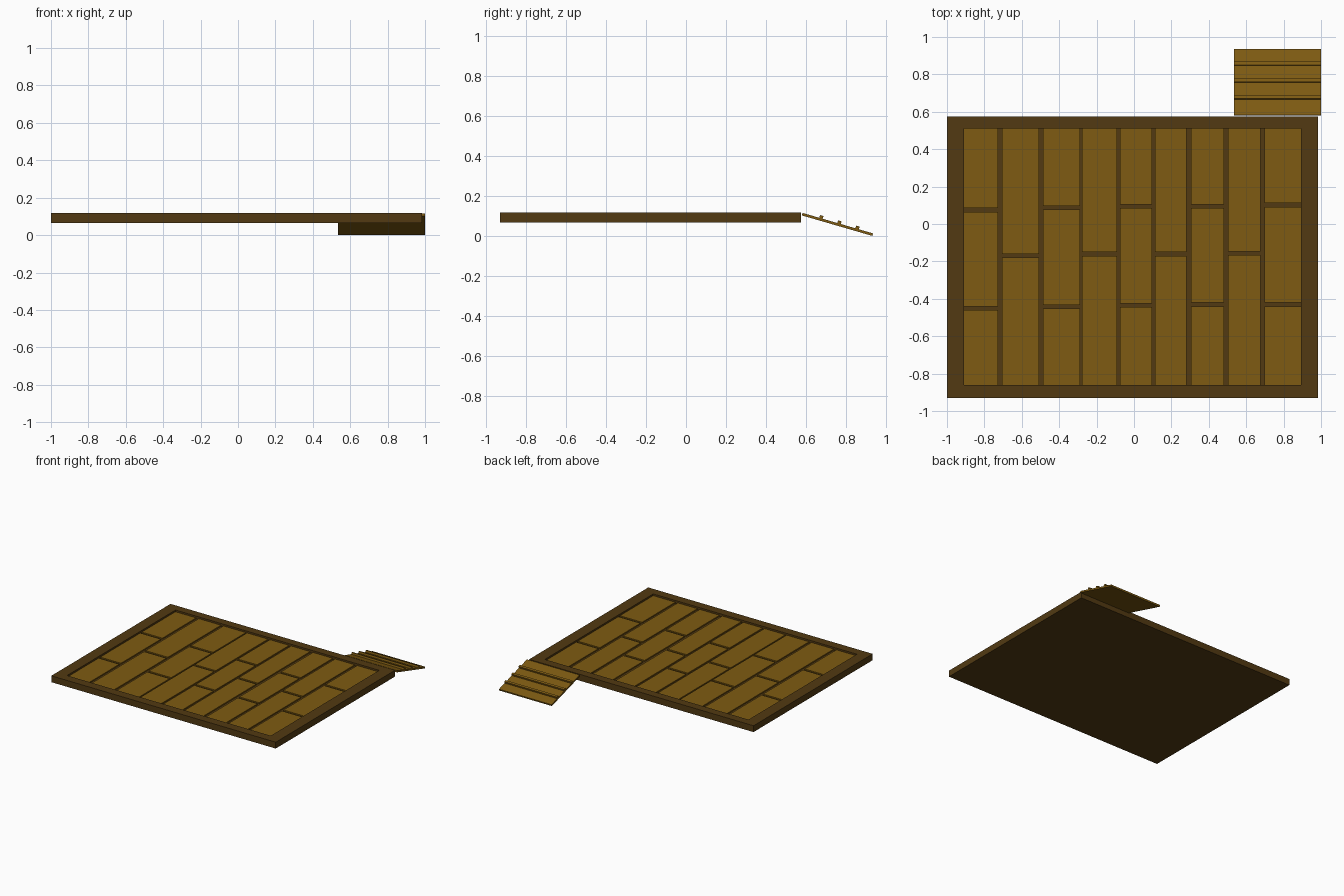
import bpy, bmesh, math
from mathutils import Matrix, Vector

if "Cube" in bpy.data.objects:
    bpy.data.objects.remove(bpy.data.objects["Cube"])


def material(name, color):
    m = bpy.data.materials.new(name)
    m.diffuse_color = (*color, 1)
    m.use_nodes = True
    m.node_tree.nodes["Principled BSDF"].inputs["Base Color"].default_value = m.diffuse_color
    return m


DARK = material("dark_wood", (0.085, 0.042, 0.006))
LIGHT = material("light_wood", (0.21, 0.105, 0.006))


def make_object(name, bm, mat):
    bmesh.ops.recalc_face_normals(bm, faces=bm.faces)
    mesh = bpy.data.meshes.new(name)
    bm.to_mesh(mesh)
    bm.free()
    mesh.materials.append(mat)
    ob = bpy.data.objects.new(name, mesh)
    bpy.context.collection.objects.link(ob)
    return ob


def box(name, lo, hi, mat):
    lo, hi = Vector(lo), Vector(hi)
    bm = bmesh.new()
    bmesh.ops.create_cube(bm, size=1, matrix=Matrix.Translation((lo + hi) / 2)
                          @ Matrix.Diagonal((*(hi - lo), 1)))
    return make_object(name, bm, mat)


# Platform tray: solid slab with a raised rim around a recessed floor
OUTER = (-1.0, -0.93, 0.985, 0.575)
INNER = (-0.91, -0.86, 0.892, 0.51)
FLOOR, PLANK_TOP, RIM = 0.094, 0.103, 0.117
bm = bmesh.new()
rings = []
for (x0, y0, x1, y1), z in ((OUTER, 0.066), (OUTER, RIM), (INNER, RIM), (INNER, FLOOR)):
    rings.append([bm.verts.new((x, y, z)) for x, y in ((x0, y0), (x1, y0), (x1, y1), (x0, y1))])
for a, b in zip(rings, rings[1:]):
    for i in range(4):
        j = (i + 1) % 4
        bm.faces.new((a[i], a[j], b[j], b[i]))
bm.faces.new(rings[0])
bm.faces.new(rings[-1])
make_object("platform_frame", bm, DARK)

# Floor planks: x range of each column and the y centres of its cross gaps
columns = [(-0.91, -0.728, (0.075, -0.45)), (-0.705, -0.508, (-0.17,)),
           (-0.486, -0.288, (0.087, -0.443)), (-0.277, -0.092, (-0.16,)),
           (-0.075, 0.095, (0.095, -0.435)), (0.113, 0.281, (-0.16,)),
           (0.306, 0.481, (0.095, -0.43)), (0.502, 0.675, (-0.157,)),
           (0.697, 0.892, (0.102, -0.43))]
GAP = 0.02
for c, (x0, x1, gaps) in enumerate(columns):
    top = INNER[3]
    for r, g in enumerate((*gaps, INNER[1] - GAP / 2)):
        box(f"plank_{c + 1}_{r + 1}", (x0, g + GAP / 2, FLOOR - 0.004), (x1, top, PLANK_TOP), LIGHT)
        top = g - GAP / 2

# Sloping ramp with three foot cleats, built flat and then tilted
ANGLE = math.radians(-16.2)
TILT = Matrix.Translation((0, 0.579, 0.1045)) @ Matrix.Rotation(ANGLE, 4, 'X')
LENGTH, THICK = 0.367, 0.013
parts = [box("ramp_board", (0.535, 0, 0), (1.0, LENGTH, THICK), LIGHT)]
for i in range(3):
    y = 0.087 + i * 0.094
    parts.append(box(f"ramp_cleat_{i + 1}", (0.535, y, THICK - 0.003),
                     (1.0, y + 0.018, THICK + 0.014), LIGHT))
for p in parts:
    p.data.transform(TILT)

# Rest the lowest edge of the ramp on the ground
drop = min(v.co.z for v in parts[0].data.vertices)
for p in parts:
    p.data.transform(Matrix.Translation((0, 0, -drop)))
